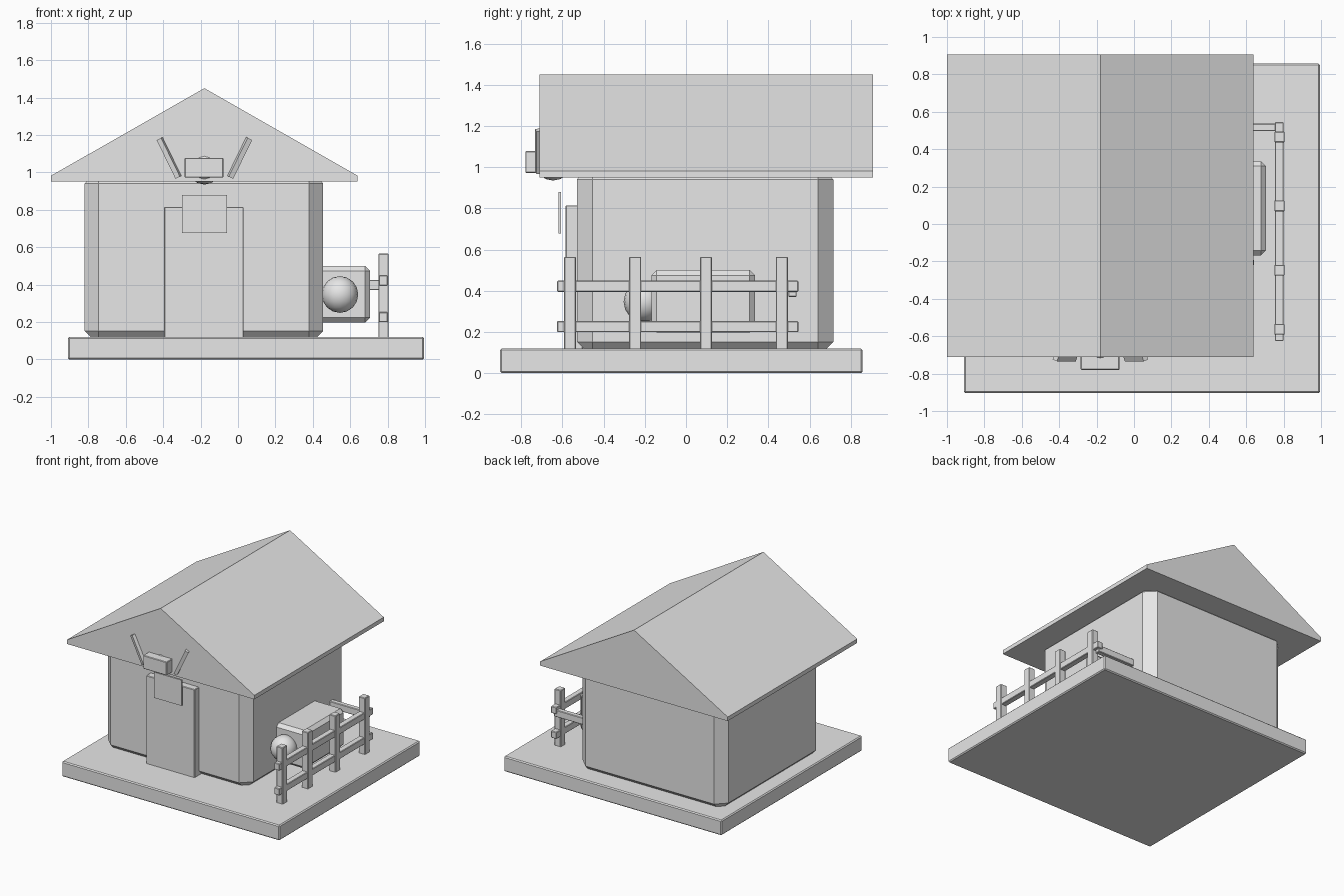
import bpy, bmesh, math
from mathutils import Matrix

if "Cube" in bpy.data.objects:
    bpy.data.objects.remove(bpy.data.objects["Cube"])

grey = bpy.data.materials.new("plain grey")
grey.diffuse_color = (0.8, 0.8, 0.8, 1)
grey.use_nodes = True
grey.node_tree.nodes["Principled BSDF"].inputs["Base Color"].default_value = grey.diffuse_color


def finish(name, bm):
    mesh = bpy.data.meshes.new(name)
    bmesh.ops.recalc_face_normals(bm, faces=bm.faces)
    bm.to_mesh(mesh)
    bm.free()
    mesh.materials.append(grey)
    obj = bpy.data.objects.new(name, mesh)
    bpy.context.collection.objects.link(obj)
    return obj


def box(name, x, y, z, bevel=0.0, turn=None):
    """Box from (min, max) ranges, chamfered, optionally turned about its centre."""
    bm = bmesh.new()
    bmesh.ops.create_cube(bm, size=1)
    for v in bm.verts:
        v.co = [v.co[i] * (r[1] - r[0]) for i, r in enumerate((x, y, z))]
    if bevel:
        bmesh.ops.bevel(bm, geom=bm.edges[:], offset=bevel, segments=1, affect='EDGES')
    if turn:
        bm.transform(turn)
    bm.transform(Matrix.Translation([sum(r) / 2 for r in (x, y, z)]))
    return finish(name, bm)


def ball(name, centre, radius):
    bm = bmesh.new()
    bmesh.ops.create_uvsphere(bm, u_segments=16, v_segments=8, radius=radius,
                              matrix=Matrix.Translation(centre))
    for f in bm.faces:
        f.smooth = True
    return finish(name, bm)


# Ground slab and house body
box("base_slab", (-0.91, 0.995), (-0.903, 0.857), (0, 0.12), 0.008)
box("house_body", (-0.82, 0.455), (-0.53, 0.715), (0.077, 1.015), 0.075)

# Gabled roof: pentagon profile pushed along y
bm = bmesh.new()
profile = [(-1, 0.95), (0.64, 0.95), (0.64, 0.982), (-0.18, 1.45), (-1, 0.982)]
face = bm.faces.new([bm.verts.new((x, -0.71, z)) for x, z in profile])
pushed = bmesh.ops.extrude_face_region(bm, geom=[face], use_keep_orig=True)
for v in pushed["geom"]:
    if isinstance(v, bmesh.types.BMVert):
        v.co.y = 0.907
finish("roof", bm)

# Door and the plate hanging in front of it
box("door", (-0.395, 0.03), (-0.585, -0.5), (0.115, 0.815), 0.004)
box("sign_plate", (-0.30, -0.06), (-0.62, -0.606), (0.677, 0.88))

# Gable ornament: round head, muzzle and a pair of horns
ball("ornament_head", (-0.18, -0.645, 1.025), 0.09)
box("ornament_muzzle", (-0.285, -0.078), (-0.78, -0.69), (0.972, 1.078), 0.004)
for side, label in ((-1, "left"), (1, "right")):
    cx = -0.18 + side * 0.185
    turn = Matrix.Rotation(side * math.radians(26), 4, 'Y') @ \
        Matrix.Rotation(side * math.radians(20), 4, 'Z')
    box("horn_" + label, (cx - 0.014, cx + 0.014), (-0.731, -0.679),
        (0.964, 1.194), 0, turn)

# Animal beside the house
box("animal_body", (0.385, 0.705), (-0.168, 0.335), (0.197, 0.5), 0.026)
ball("animal_head", (0.545, -0.205, 0.347), 0.098)

# Fence: posts, two long rails and a short return rail to the wall
for i, y in enumerate((-0.563, -0.247, 0.097, 0.465)):
    box(f"fence_post_{i + 1}", (0.75, 0.805), (y - 0.029, y + 0.029), (0.115, 0.565), 0.004)
for i, z in enumerate((0.226, 0.422)):
    box(f"fence_rail_{i + 1}", (0.753, 0.8), (-0.626, 0.545), (z - 0.027, z + 0.027), 0.004)
box("return_rail", (0.42, 0.78), (0.497, 0.537), (0.37, 0.425), 0.004)
